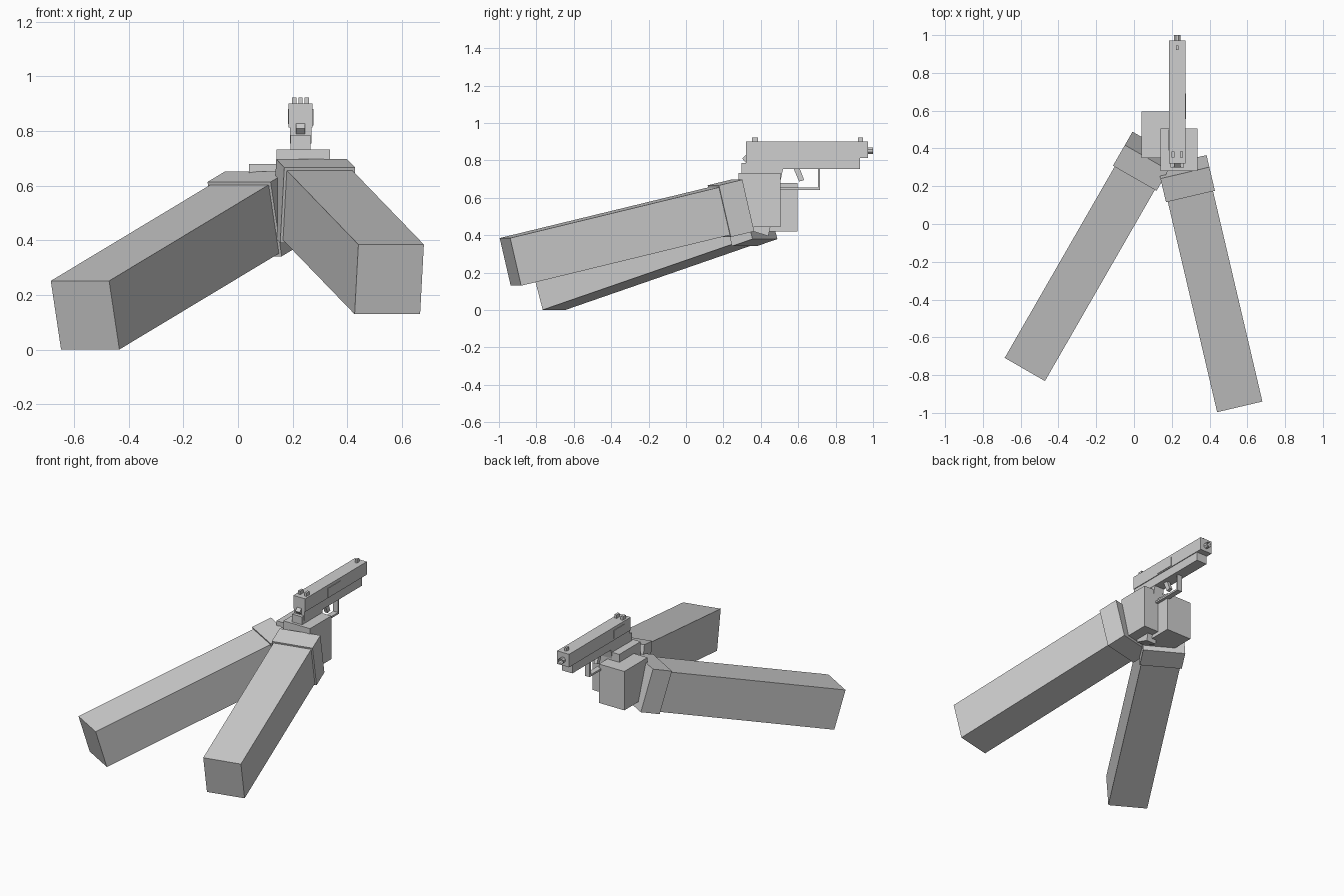
import bpy, bmesh, math
from mathutils import Matrix, Vector

if "Cube" in bpy.data.objects:
    bpy.data.objects.remove(bpy.data.objects["Cube"])

grey = bpy.data.materials.new("plain_grey")
grey.diffuse_color = (0.62, 0.62, 0.62, 1)
grey.use_nodes = True
grey.node_tree.nodes["Principled BSDF"].inputs["Base Color"].default_value = grey.diffuse_color


def finish(name, bm, matrix=None):
    bmesh.ops.recalc_face_normals(bm, faces=bm.faces)
    mesh = bpy.data.meshes.new(name)
    bm.to_mesh(mesh)
    bm.free()
    if matrix:
        mesh.transform(matrix)
    mesh.materials.append(grey)
    obj = bpy.data.objects.new(name, mesh)
    bpy.context.collection.objects.link(obj)
    return obj


def box(name, x, y, z, matrix=None):
    """Box from (min, max) ranges, optionally moved by a matrix."""
    bm = bmesh.new()
    bmesh.ops.create_cube(bm, size=1)
    for v in bm.verts:
        v.co = [r[0] if c < 0 else r[1] for c, r in zip(v.co, (x, y, z))]
    return finish(name, bm, matrix)


def side_profile(name, points, x0, x1):
    """Extrude a (y, z) outline across x."""
    bm = bmesh.new()
    face = bm.faces.new([bm.verts.new((x0, y, z)) for y, z in points])
    out = bmesh.ops.extrude_face_region(bm, geom=[face])
    verts = [g for g in out["geom"] if isinstance(g, bmesh.types.BMVert)]
    bmesh.ops.translate(bm, verts=verts, vec=(x1 - x0, 0, 0))
    return finish(name, bm)


def arm(side, origin, yaw, pitch, length):
    """Sleeve and cuff; origin is the middle of the top edge of the shoulder end."""
    s, c = math.sin(yaw), math.cos(yaw)
    d = Vector((s * math.cos(pitch), c * math.cos(pitch), math.sin(pitch)))
    u = Vector((c, -s, 0))
    n = u.cross(d)
    m = Matrix.Translation(origin) @ Matrix((u, d, n)).transposed().to_4x4()
    box(side + "_sleeve", (-0.123, 0.123), (0, length + 0.06), (-0.262, 0), m)
    box(side + "_cuff", (-0.133, 0.133), (length, length + 0.132), (-0.273, 0.011), m)


# Arms
arm("left", (-0.578, -0.77, 0.252), math.radians(29.9), math.radians(16.7), 1.222)
arm("right", (0.56, -0.968, 0.385), math.radians(-13.2), math.radians(13.3), 1.178)

# Hands
box("left_hand", (0.04, 0.228), (0.35, 0.595), (0.42, 0.68))
box("right_hand", (0.14, 0.337), (0.28, 0.505), (0.443, 0.733))

# Pistol body
CX = 0.229
box("slide", (CX - 0.044, CX + 0.044), (0.32, 0.972), (0.813, 0.90))
box("frame", (CX - 0.039, CX + 0.039), (0.32, 0.93), (0.755, 0.815))
side_profile("grip", [(0.36, 0.76), (0.52, 0.76), (0.505, 0.69),
                      (0.44, 0.395), (0.345, 0.425)], CX - 0.036, CX + 0.036)
box("grip_tang", (CX - 0.037, CX + 0.037), (0.298, 0.368), (0.725, 0.785))
side_profile("hammer", [(0.30, 0.81), (0.335, 0.842), (0.365, 0.815), (0.325, 0.783)],
             CX - 0.016, CX + 0.016)

# Slide side plates
box("ejection_port", (CX + 0.043, CX + 0.047), (0.555, 0.69), (0.82, 0.88))
box("slide_catch", (CX - 0.047, CX - 0.043), (0.39, 0.50), (0.825, 0.88))

# Sights
for label, dx in (("left", -0.023), ("right", 0.023)):
    box("rear_sight_" + label, (CX + dx - 0.008, CX + dx + 0.008),
        (0.352, 0.385), (0.895, 0.923))
box("front_sight", (CX - 0.007, CX + 0.007), (0.92, 0.945), (0.895, 0.922))

# Barrel with a recessed bore
bm = bmesh.new()
bmesh.ops.create_cone(bm, cap_ends=True, segments=8, radius1=0.019, radius2=0.019, depth=0.06)
tip = [f for f in bm.faces if f.normal.z > 0.9]
bmesh.ops.inset_region(bm, faces=tip, thickness=0.007)
bmesh.ops.translate(bm, verts=tip[0].verts, vec=(0, 0, -0.03))
finish("barrel", bm, Matrix.Translation((CX, 0.97, 0.852))
       @ Matrix.Rotation(math.radians(-90), 4, 'X') @ Matrix.Rotation(math.pi / 8, 4, 'Z'))

# Trigger and its guard
side_profile("trigger", [(0.575, 0.757), (0.608, 0.757), (0.632, 0.695), (0.605, 0.687)],
             CX - 0.012, CX + 0.012)
side_profile("trigger_guard", [(0.49, 0.643), (0.717, 0.643), (0.717, 0.757),
                               (0.705, 0.757), (0.705, 0.655), (0.49, 0.655)],
             CX - 0.018, CX + 0.018)
